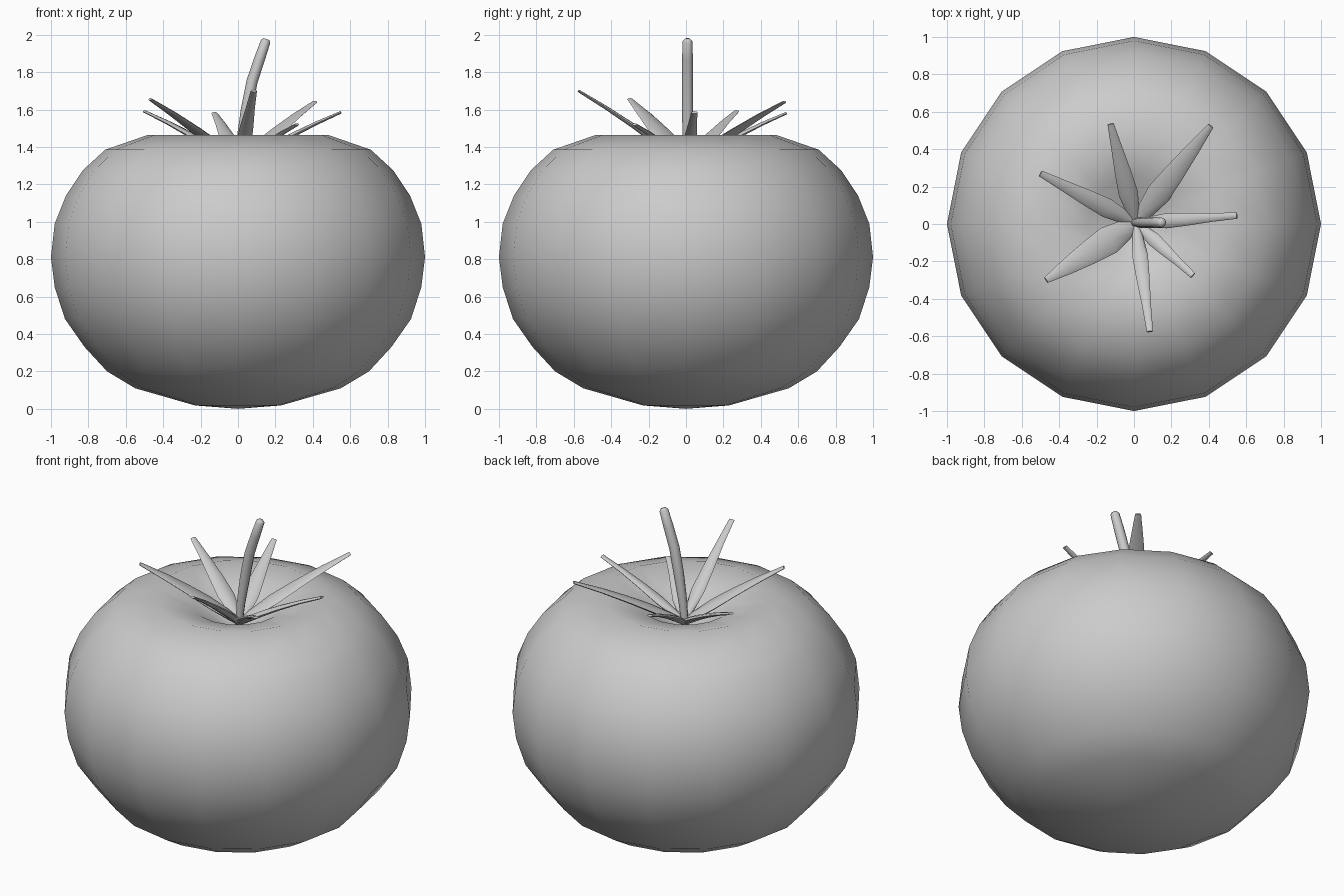
import bpy, bmesh, math
from mathutils import Vector

cube = bpy.data.objects.get("Cube")
if cube:
    bpy.data.objects.remove(cube)

GREY = (0.6, 0.6, 0.6, 1)
mat = bpy.data.materials.new("plain grey")
mat.use_nodes = True
mat.diffuse_color = GREY
mat.node_tree.nodes["Principled BSDF"].inputs["Base Color"].default_value = GREY


def finish(name, bm, angle):
    bmesh.ops.recalc_face_normals(bm, faces=bm.faces)
    mesh = bpy.data.meshes.new(name)
    bm.to_mesh(mesh)
    bm.free()
    mesh.materials.append(mat)
    obj = bpy.data.objects.new(name, mesh)
    bpy.context.collection.objects.link(obj)
    bpy.ops.object.select_all(action='DESELECT')
    obj.select_set(True)
    bpy.context.view_layer.objects.active = obj
    bpy.ops.object.shade_smooth_by_angle(angle=math.radians(angle))
    return obj


def bridge(bm, rings):
    for a, b in zip(rings, rings[1:]):
        n = len(a)
        for i in range(n):
            bm.faces.new((a[i], a[(i + 1) % n], b[(i + 1) % n], b[i]))


def sweep(name, stations, side, sides=8):
    """Tube through (point, half width, half thickness) stations."""
    bm = bmesh.new()
    rings = []
    for i, (p, w, t) in enumerate(stations):
        along = stations[min(i + 1, len(stations) - 1)][0] - stations[max(i - 1, 0)][0]
        up = along.cross(side).normalized()
        rings.append([bm.verts.new(p + side * w * math.cos(k * math.tau / sides)
                                   + up * t * math.sin(k * math.tau / sides))
                      for k in range(sides)])
    bridge(bm, rings)
    bm.faces.new(rings[0])
    bm.faces.new(rings[-1])
    return finish(name, bm, 60)


# Round fruit with a dimpled top, sixteen sides
profile = [(0.23, 0.018), (0.55, 0.11), (0.70, 0.20), (0.82, 0.33), (0.925, 0.48),
           (0.98, 0.65), (1.0, 0.81), (0.98, 0.99), (0.92, 1.14), (0.83, 1.275),
           (0.71, 1.385), (0.48, 1.465), (0.25, 1.40), (0.10, 1.30)]
bm = bmesh.new()
rings = [[bm.verts.new((r * math.cos(k * math.tau / 16), r * math.sin(k * math.tau / 16), z))
          for k in range(16)] for r, z in profile]
bridge(bm, rings)
for ring, z in ((rings[0], 0.0), (rings[-1], 1.27)):
    pole = bm.verts.new((0, 0, z))
    for k in range(16):
        bm.faces.new((ring[k], ring[(k + 1) % 16], pole))
finish("fruit_body", bm, 180)

# Stem leaning to one side
path = [(0.0, 1.27, 0.02), (0.015, 1.42, 0.025), (0.045, 1.6, 0.03), (0.075, 1.75, 0.03),
        (0.115, 1.87, 0.029), (0.148, 1.965, 0.026), (0.152, 1.977, 0.016)]
sweep("stem", [(Vector((x, 0.008, z)), r, r) for x, z, r in path], Vector((0, 1, 0)))

# Pointed leaves around the stem: tip position and greatest half width
leaves = [((0.55, 0.045, 1.585), 0.04), ((0.41, 0.525, 1.64), 0.065),
          ((-0.125, 0.535, 1.58), 0.052), ((-0.5, 0.27, 1.59), 0.052),
          ((-0.47, -0.30, 1.655), 0.078), ((0.085, -0.575, 1.70), 0.042),
          ((0.315, -0.275, 1.52), 0.038)]
base = Vector((0.01, 0.005, 1.30))
shape = [(0.0, 0.4, 0.016), (0.12, 0.7, 0.018), (0.3, 1.0, 0.016), (0.5, 0.85, 0.013),
         (0.75, 0.58, 0.01), (1.0, 0.0, 0.007)]
for i, (tip, width) in enumerate(leaves):
    tip = Vector(tip)
    out = tip - base
    side = Vector((-out.y, out.x, 0)).normalized()
    stations = []
    for t, w, thick in shape:
        p = base.lerp(tip, t) + Vector((0, 0, 0.06 * t * (1 - t)))
        stations.append((p, max(width * w, 0.017), thick))
    sweep(f"leaf_{i + 1}", stations, side)
